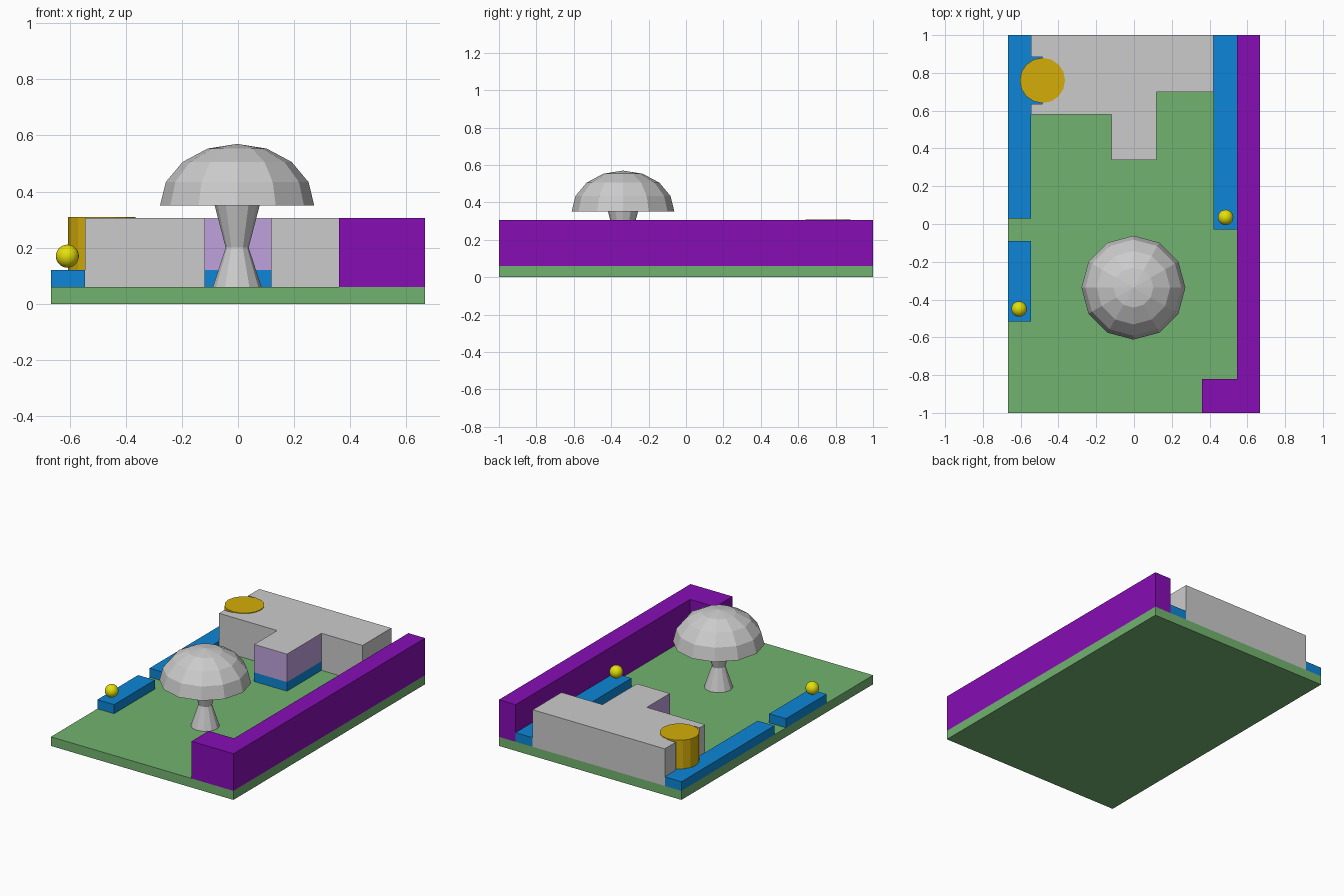
import bpy, bmesh
from math import sin, cos, pi, radians

if "Cube" in bpy.data.objects:
    bpy.data.objects.remove(bpy.data.objects["Cube"])


def material(name, rgb):
    m = bpy.data.materials.new(name)
    m.diffuse_color = (*rgb, 1)
    m.use_nodes = True
    m.node_tree.nodes["Principled BSDF"].inputs["Base Color"].default_value = m.diffuse_color
    return m


GREEN = material("green", (0.17, 0.45, 0.16))
BLUE = material("blue", (0.004, 0.24, 0.68))
PURPLE = material("purple", (0.24, 0.004, 0.46))
LILAC = material("lilac", (0.52, 0.36, 0.72))
GOLD = material("gold", (0.66, 0.42, 0.003))
YELLOW = material("yellow", (0.78, 0.74, 0.003))


def finish(name, bm, mat=None):
    bmesh.ops.recalc_face_normals(bm, faces=bm.faces)
    me = bpy.data.meshes.new(name)
    bm.to_mesh(me)
    bm.free()
    ob = bpy.data.objects.new(name, me)
    bpy.context.collection.objects.link(ob)
    if mat:
        me.materials.append(mat)
    return ob


def prism(name, outline, z0, z1, mat=None):
    """Extrude a footprint from z0 up to z1."""
    bm = bmesh.new()
    face = bm.faces.new([bm.verts.new((x, y, z0)) for x, y in outline])
    ext = bmesh.ops.extrude_face_region(bm, geom=[face])
    verts = [v for v in ext["geom"] if isinstance(v, bmesh.types.BMVert)]
    bmesh.ops.translate(bm, verts=verts, vec=(0, 0, z1 - z0))
    return finish(name, bm, mat)


def block(name, x0, x1, y0, y1, z0, z1, mat=None):
    return prism(name, [(x0, y0), (x1, y0), (x1, y1), (x0, y1)], z0, z1, mat)


def lathe(name, profile, centre, sides, mat=None):
    """Closed turned shape from (radius, z) rings; radius 0 makes a tip."""
    bm = bmesh.new()
    rings = []
    for r, z in profile:
        n = sides if r > 0 else 1
        rings.append([bm.verts.new((centre[0] + r * cos(2 * pi * i / sides),
                                    centre[1] + r * sin(2 * pi * i / sides), z))
                      for i in range(n)])
    for a, b in zip(rings, rings[1:]):
        for i in range(sides):
            j = (i + 1) % sides
            if len(b) == 1:
                bm.faces.new((a[i], a[j], b[0]))
            else:
                bm.faces.new((a[i], a[j], b[j], b[i]))
    for ring in (rings[0], rings[-1]):
        if len(ring) > 1:
            bm.faces.new(ring)
    return finish(name, bm, mat)


G, K, T = 0.06, 0.12, 0.305   # ground, kerb and wall tops

# Ground slab
block("ground", -0.667, 0.667, -1, 1, 0, G, GREEN)

# L-shaped boundary wall
prism("boundary_wall", [(0.36, -1), (0.667, -1), (0.667, 1), (0.545, 1),
                        (0.545, -0.82), (0.36, -0.82)], G, T, PURPLE)

# Low blue kerbs; the rear left one also fills the turret recess
prism("left_rear_kerb", [(-0.667, 0.03), (-0.545, 0.03), (-0.545, 0.635),
                         (-0.485, 0.635), (-0.485, 0.885), (-0.545, 0.885),
                         (-0.545, 1), (-0.667, 1)], G, K, BLUE)
block("left_front_kerb", -0.667, -0.545, -0.515, -0.09, G, K, BLUE)
block("right_kerb", 0.42, 0.545, -0.03, 1, G, K, BLUE)

# Main building with the recess for the turret
prism("building", [(-0.545, 0.58), (-0.12, 0.58), (-0.12, 0.70), (0.42, 0.70),
                   (0.42, 1), (-0.545, 1), (-0.545, 0.885), (-0.485, 0.885),
                   (-0.485, 0.635), (-0.545, 0.635)], G, T)

# Porch: blue plinth, lilac walls, thin grey roof
for name, z0, z1, mat in (("porch_plinth", G, K, BLUE),
                          ("porch_walls", K, T - 0.003, LILAC),
                          ("porch_roof", T - 0.003, T, None)):
    block(name, -0.12, 0.12, 0.34, 0.70, z0, z1, mat)

# Round turret
lathe("turret", [(0.12, K), (0.12, T + 0.004)], (-0.485, 0.76), 16, GOLD)

# Tree: waisted trunk and domed crown
TREE = (-0.003, -0.337)
lathe("trunk", [(0.087, G), (0.041, 0.2), (0.08, 0.35)], TREE, 12)
dome = [(0.275 * cos(radians(a)), 0.35 + 0.22 * sin(radians(a)))
        for a in (0, 22.5, 45, 67.5)]
lathe("crown", dome + [(0, 0.57)], TREE, 12)

# Balls on the kerb ends
for name, x, y in (("left_ball", -0.608, -0.45), ("right_ball", 0.485, 0.035)):
    bm = bmesh.new()
    bmesh.ops.create_uvsphere(bm, u_segments=24, v_segments=14, radius=0.041)
    ball = finish(name, bm, YELLOW)
    ball.location = (x, y, 0.17)
    ball.data.shade_smooth()
